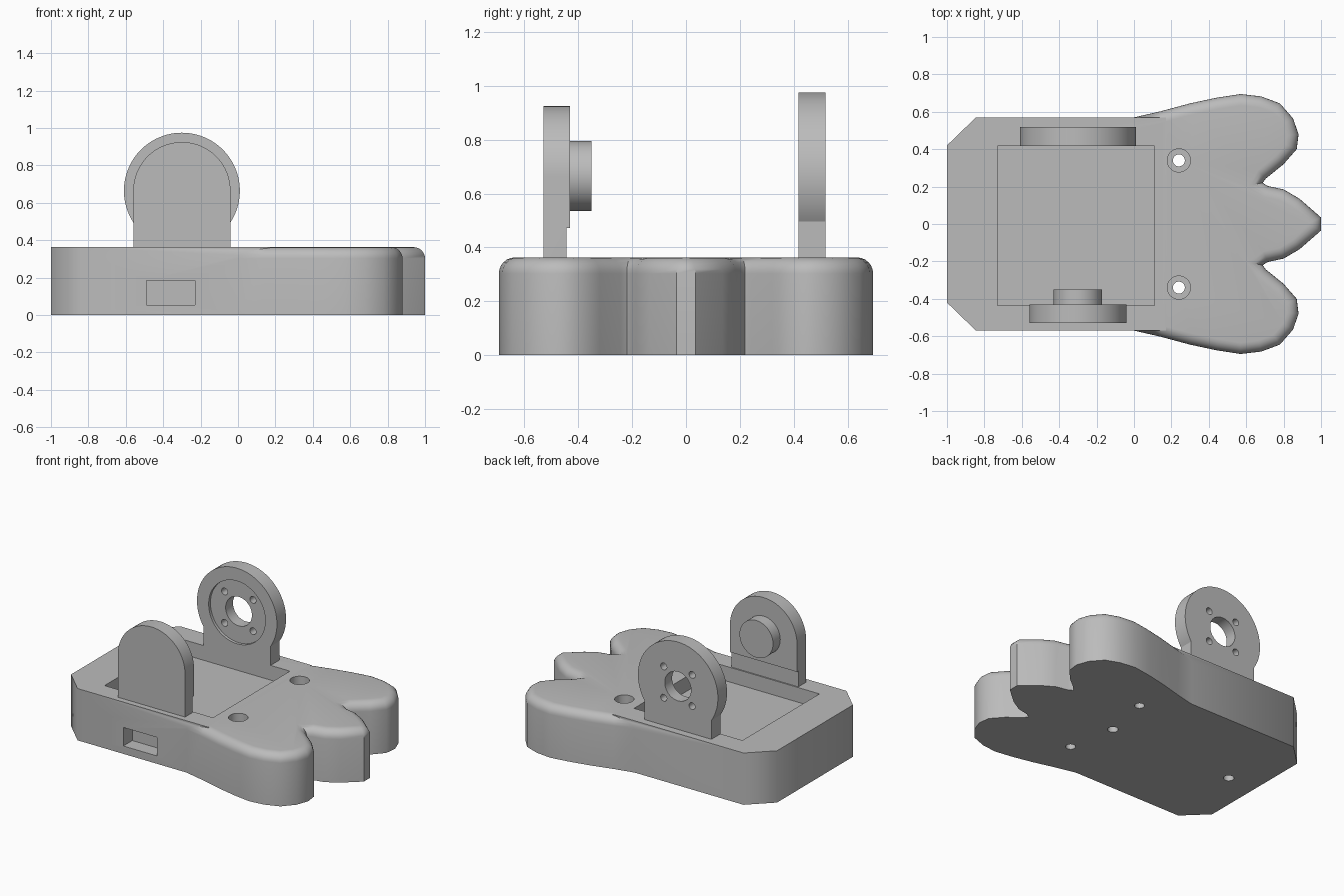
import bpy, bmesh, math

old = bpy.data.objects.get("Cube")
if old:
    bpy.data.objects.remove(old, do_unlink=True)

GREY = (0.5, 0.5, 0.5, 1.0)
mat = bpy.data.materials.new("plain grey")
mat.use_nodes = True
mat.diffuse_color = GREY
mat.node_tree.nodes["Principled BSDF"].inputs["Base Color"].default_value = GREY

H = 0.363                  # height of the base
AX, AZ = -0.30, 0.665      # axle centre of the two brackets


def loft(name, rings):
    """Closed solid through matching rings of 3D points."""
    bm = bmesh.new()
    loops = [[bm.verts.new(p) for p in ring] for ring in rings]
    n = len(loops[0])
    for a, b in zip(loops, loops[1:]):
        for i in range(n):
            j = (i + 1) % n
            bm.faces.new((a[i], a[j], b[j], b[i]))
    bm.faces.new(loops[0])
    bm.faces.new(loops[-1])
    bmesh.ops.recalc_face_normals(bm, faces=bm.faces)
    me = bpy.data.meshes.new(name)
    bm.to_mesh(me)
    bm.free()
    me.materials.append(mat)
    ob = bpy.data.objects.new(name, me)
    bpy.context.collection.objects.link(ob)
    return ob


def prism_z(name, pts, lo, hi):
    return loft(name, [[(x, y, z) for x, y in pts] for z in (lo, hi)])


def prism_y(name, pts, lo, hi):
    return loft(name, [[(x, y, z) for x, z in pts] for y in (lo, hi)])


def rect(x0, x1, y0, y1):
    return [(x0, y0), (x1, y0), (x1, y1), (x0, y1)]


def arc(cx, cy, r, start=0, end=360, n=48):
    full = end - start == 360
    steps = n if full else n + 1
    angles = [math.radians(start + (end - start) * i / n) for i in range(steps)]
    return [(cx + r * math.cos(t), cy + r * math.sin(t)) for t in angles]


def combine(ob, other, operation):
    mod = ob.modifiers.new(operation.lower(), 'BOOLEAN')
    mod.operation, mod.object, mod.solver = operation, other, 'EXACT'
    bpy.context.view_layer.objects.active = ob
    bpy.ops.object.modifier_apply(modifier=mod.name)
    bpy.data.objects.remove(other, do_unlink=True)


def cut(ob, cutter):
    combine(ob, cutter, 'DIFFERENCE')


def smooth(ob, degrees):
    bpy.ops.object.select_all(action='DESELECT')
    ob.select_set(True)
    bpy.context.view_layer.objects.active = ob
    bpy.ops.object.shade_smooth_by_angle(angle=math.radians(degrees))


def inset(pts, d):
    """Mitred inward offset of a counter-clockwise outline."""
    out = []
    for i, (x, y) in enumerate(pts):
        (px, py), (qx, qy) = pts[i - 1], pts[(i + 1) % len(pts)]
        la, lb = math.hypot(x - px, y - py), math.hypot(qx - x, qy - y)
        ax, ay = (py - y) / la, (x - px) / la
        bx, by = (y - qy) / lb, (qx - x) / lb
        k = d / (1 + ax * bx + ay * by)
        out.append((x + (ax + bx) * k, y + (ay + by) * k))
    return out


# Base: chamfered block
half = [(0.17, 0.57), (-0.845, 0.57), (-1.0, 0.42)]
block = half + [(x, -y) for x, y in reversed(half)]
base = prism_z("paw_base", block, 0, H)

# Paw with three toes and a rounded top edge
toes = [(1.0, 0.035), (0.885, 0.135), (0.80, 0.185), (0.715, 0.203),
        (0.688, 0.22), (0.705, 0.243), (0.80, 0.32), (0.87, 0.40),
        (0.88, 0.48), (0.85, 0.565), (0.78, 0.645), (0.68, 0.682),
        (0.57, 0.695), (0.44, 0.675), (0.30, 0.645), (0.14, 0.602),
        (0.0, 0.57), (-0.1, 0.5)]
outline = toes + [(x, -y) for x, y in reversed(toes)]
R = 0.06
rings = [[(x, y, 0) for x, y in outline]]
for k in range(7):
    t = math.radians(15 * k)
    z = H - R + R * math.sin(t)
    rings.append([(x, y, z) for x, y in inset(outline, R * (1 - math.cos(t)))])
combine(base, loft("paw", rings), 'UNION')

# Tray, side port, screw holes and blind holes underneath
cut(base, prism_z("tray", rect(-0.73, 0.11, -0.435, 0.418), 0.26, 0.5))
cut(base, prism_y("port", rect(-0.49, -0.23, 0.055, 0.185), -0.7, -0.47))
for y in (-0.34, 0.34):
    cut(base, prism_z("screw_hole", arc(0.24, y, 0.032), -0.1, 0.5))
    cut(base, prism_z("counterbore", arc(0.24, y, 0.062), 0.2, 0.5))
for x in (-0.785, 0.175):
    cut(base, prism_z("blind_hole", arc(x, 0, 0.034), -0.1, 0.2))
smooth(base, 48)

# Front bracket with a thinner foot and a round pin
tab = arc(AX, AZ, 0.26, 0, 180)
front = prism_y("front_bracket", tab + [(-0.56, H - 0.05), (-0.04, H - 0.05)],
                -0.53, -0.43)
cut(front, prism_y("foot_relief", rect(-0.7, 0.1, 0.2, 0.473), -0.444, -0.4))
smooth(front, 30)
pin = prism_y("front_pin", arc(AX, AZ, 0.13), -0.435, -0.35)
smooth(pin, 30)

# Rear bracket: disc on a neck, with recess, bore and four bolt holes
RD = 0.31
neck = math.degrees(math.acos(0.26 / RD))
rear = prism_y("rear_bracket",
               arc(AX, AZ, RD, -neck, 180 + neck, 64)
               + [(-0.56, H - 0.05), (-0.04, H - 0.05)], 0.417, 0.518)
cut(rear, prism_y("recess", arc(AX, AZ, 0.22), 0.3, 0.437))
cut(rear, prism_y("bore", arc(AX, AZ, 0.102), 0.3, 0.7))
for sx in (-1, 1):
    for sz in (-1, 1):
        cut(rear, prism_y("bolt_hole", arc(AX + 0.11 * sx, AZ + 0.11 * sz, 0.024, n=20),
                          0.3, 0.7))
smooth(rear, 30)
